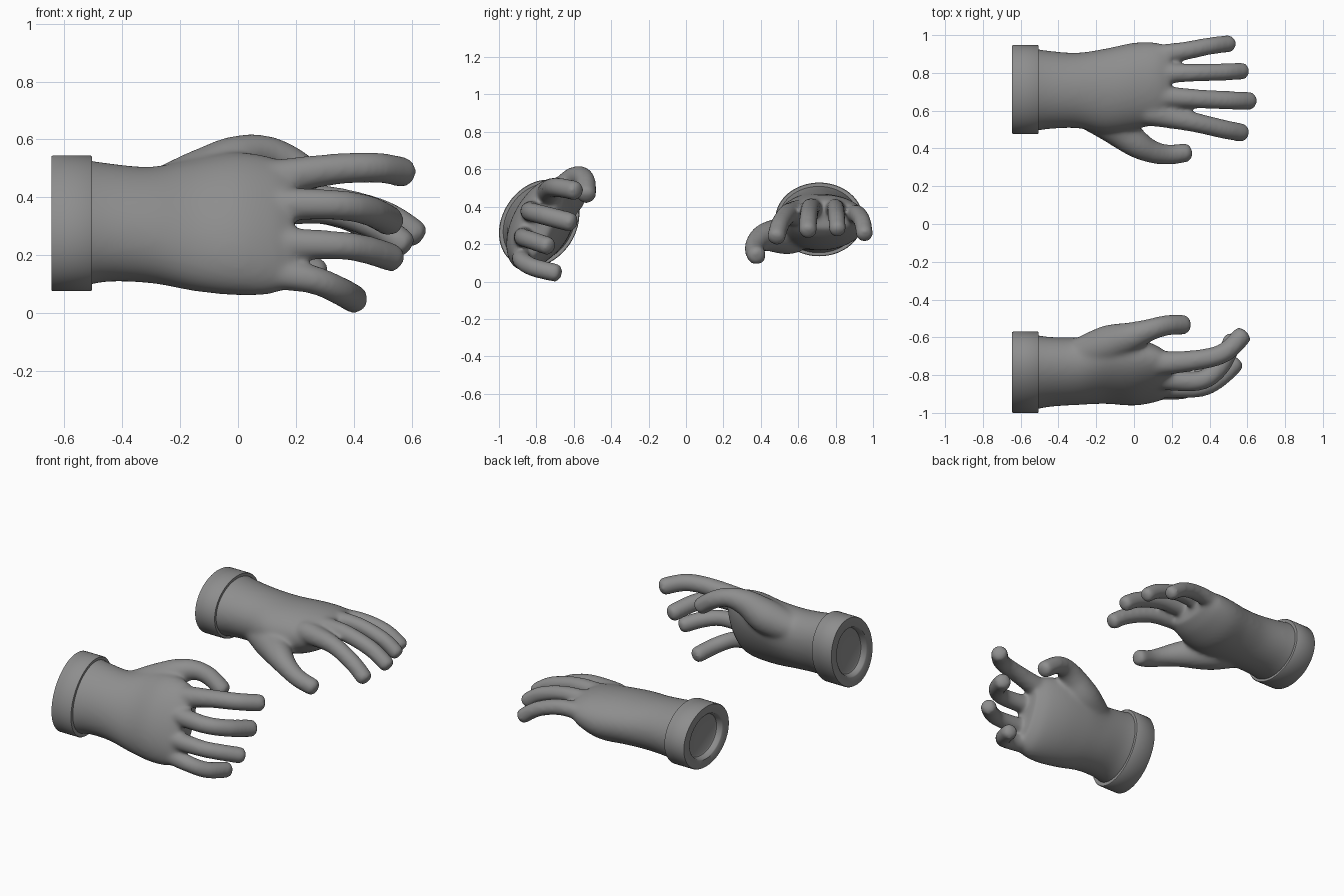
import bpy, bmesh, math
from mathutils import Vector

cube = bpy.data.objects.get("Cube")
if cube:
    bpy.data.objects.remove(cube, do_unlink=True)

grey = bpy.data.materials.new("plain grey")
grey.use_nodes = True
COLOUR = (0.27, 0.27, 0.27, 1)
grey.diffuse_color = COLOUR
grey.node_tree.nodes["Principled BSDF"].inputs["Base Color"].default_value = COLOUR


def spline(points, steps=6):
    """Catmull-Rom through points of any size, as lists of numbers."""
    pts = [points[0]] + list(points) + [points[-1]]
    out = []
    for i in range(1, len(pts) - 2):
        for s in range(steps):
            t = s / steps
            out.append([0.5 * (2 * b + (c - a) * t + (2 * a - 5 * b + 4 * c - d) * t * t
                               + (3 * b - a - 3 * c + d) * t ** 3)
                        for a, b, c, d in zip(*pts[i - 1:i + 3])])
    return out + [list(points[-1])]


def loft(bm, rings):
    """Skin rings of coordinates and cap both ends."""
    loops = [[bm.verts.new(co) for co in ring] for ring in rings]
    n = len(loops[0])
    for a, b in zip(loops, loops[1:]):
        for i in range(n):
            j = (i + 1) % n
            bm.faces.new((a[i], a[j], b[j], b[i]))
    bm.faces.new(loops[0][::-1])
    bm.faces.new(loops[-1])


def ellipse(x, cy, cz, a, b, tilt, n=48):
    """Ring across x, its long axis turned by tilt degrees."""
    c, s = math.cos(math.radians(tilt)), math.sin(math.radians(tilt))
    ring = []
    for i in range(n):
        t = math.tau * i / n
        u, v = a * math.cos(t), b * math.sin(t)
        ring.append((x, cy + u * c - v * s, cz + u * s + v * c))
    return ring


def digit(bm, points, n=20):
    """Tapered tube with blunt rounded ends through (x, y, z, radius)."""
    path = spline(points)
    pos = [Vector(p[:3]) for p in path]
    rad = [p[3] for p in path]
    tan = [(pos[min(i + 1, len(pos) - 1)] - pos[max(i - 1, 0)]).normalized()
           for i in range(len(pos))]
    stations = list(zip(pos, tan, rad))
    angles = [math.radians(d) for d in (25, 50, 70, 85)]

    def cap(station, side):
        p, t, r = station
        return [(p + t * side * r * math.sin(a) * 0.6, t, r * math.cos(a) ** 0.75) for a in angles]

    stations = cap(stations[0], -1)[::-1] + stations + cap(stations[-1], 1)
    rings = []
    for p, t, r in stations:
        u = t.cross(Vector((0, 0.3, 1))).normalized()
        v = t.cross(u)
        rings.append([p + r * (u * math.cos(math.tau * i / n) + v * math.sin(math.tau * i / n))
                      for i in range(n)])
    loft(bm, rings)


def finish(name, bm):
    bmesh.ops.recalc_face_normals(bm, faces=bm.faces)
    mesh = bpy.data.meshes.new(name)
    bm.to_mesh(mesh)
    bm.free()
    mesh.materials.append(grey)
    obj = bpy.data.objects.new(name, mesh)
    bpy.context.collection.objects.link(obj)
    return obj


def make_hand(name, sections, digits):
    bm = bmesh.new()
    loft(bm, [ellipse(*s) for s in spline(sections)])
    for points in digits:
        digit(bm, points)
    hand = finish(name, bm)
    # Fuse palm and digits into one soft skin
    remesh = hand.modifiers.new("fuse", 'REMESH')
    remesh.mode = 'VOXEL'
    remesh.voxel_size = 0.011
    remesh.use_smooth_shade = True
    smooth = hand.modifiers.new("soften", 'SMOOTH')
    smooth.factor = 0.5
    smooth.iterations = 18


def make_cuff(name, cy, cz, a, b, tilt):
    # Recess floor, recess wall, rim, outer wall, front step
    profile = [(-0.605, 0.62), (-0.61, 0.66), (-0.64, 0.70), (-0.645, 0.73), (-0.645, 0.985),
               (-0.64, 1.0), (-0.51, 1.0), (-0.505, 0.985), (-0.505, 0.8)]
    bm = bmesh.new()
    loft(bm, [ellipse(x, cy, cz, a * k, b * k, tilt, 64) for x, k in profile])
    cuff = finish(name, bm)
    bpy.ops.object.select_all(action='DESELECT')
    cuff.select_set(True)
    bpy.context.view_layer.objects.active = cuff
    bpy.ops.object.shade_smooth_by_angle(angle=math.radians(40))


# Left hand, palm down: sections are x, y, z, half width, half depth, tilt
make_hand("left_hand", [
    (-0.56, 0.71, 0.332, 0.225, 0.188, 0),
    (-0.45, 0.71, 0.33, 0.207, 0.17, 0),
    (-0.30, 0.707, 0.325, 0.2, 0.16, 0),
    (-0.15, 0.705, 0.32, 0.224, 0.153, 0),
    (0.00, 0.73, 0.32, 0.23, 0.148, 0),
    (0.12, 0.745, 0.34, 0.215, 0.118, 0),
    (0.19, 0.745, 0.358, 0.185, 0.075, 0),
], [
    [(-0.30, 0.62, 0.28, 0.09), (-0.14, 0.55, 0.25, 0.105), (0.0, 0.435, 0.24, 0.079),
     (0.09, 0.385, 0.212, 0.062), (0.18, 0.367, 0.172, 0.054), (0.275, 0.378, 0.138, 0.052)],
    [(0.08, 0.59, 0.365, 0.07), (0.3, 0.543, 0.36, 0.054), (0.47, 0.503, 0.305, 0.051), (0.572, 0.483, 0.238, 0.05)],
    [(0.08, 0.68, 0.385, 0.06), (0.3, 0.665, 0.39, 0.052), (0.5, 0.655, 0.342, 0.05), (0.615, 0.652, 0.272, 0.049)],
    [(0.08, 0.795, 0.38, 0.06), (0.3, 0.80, 0.39, 0.048), (0.48, 0.805, 0.342, 0.047), (0.575, 0.81, 0.278, 0.047)],
    [(0.06, 0.89, 0.35, 0.055), (0.25, 0.913, 0.36, 0.05), (0.4, 0.942, 0.322, 0.047), (0.505, 0.955, 0.252, 0.047)],
])
make_cuff("left_cuff", 0.712, 0.332, 0.235, 0.197, 0)

# Right hand, palm turned inward
make_hand("right_hand", [
    (-0.56, -0.785, 0.31, 0.24, 0.188, 56),
    (-0.45, -0.783, 0.313, 0.218, 0.17, 57),
    (-0.30, -0.779, 0.304, 0.215, 0.163, 58),
    (-0.15, -0.77, 0.305, 0.25, 0.153, 60),
    (0.00, -0.782, 0.308, 0.267, 0.148, 63),
    (0.12, -0.792, 0.302, 0.252, 0.118, 66),
    (0.19, -0.802, 0.302, 0.217, 0.075, 67),
], [
    [(-0.32, -0.705, 0.39, 0.085), (-0.14, -0.642, 0.455, 0.105), (-0.02, -0.6, 0.53, 0.081),
     (0.08, -0.562, 0.557, 0.06), (0.17, -0.537, 0.53, 0.055), (0.262, -0.533, 0.465, 0.054)],
    [(0.08, -0.74, 0.455, 0.07), (0.3, -0.725, 0.493, 0.056), (0.47, -0.686, 0.503, 0.053), (0.572, -0.592, 0.486, 0.053)],
    [(0.08, -0.81, 0.375, 0.06), (0.33, -0.833, 0.374, 0.053), (0.45, -0.76, 0.354, 0.053), (0.525, -0.615, 0.317, 0.053)],
    [(0.08, -0.86, 0.24, 0.06), (0.33, -0.87, 0.235, 0.05), (0.44, -0.825, 0.22, 0.05), (0.535, -0.738, 0.19, 0.05)],
    [(0.06, -0.865, 0.145, 0.06), (0.25, -0.88, 0.117, 0.05), (0.35, -0.82, 0.077, 0.05), (0.404, -0.695, 0.046, 0.05)],
])
make_cuff("right_cuff", -0.785, 0.31, 0.25, 0.197, 56)
